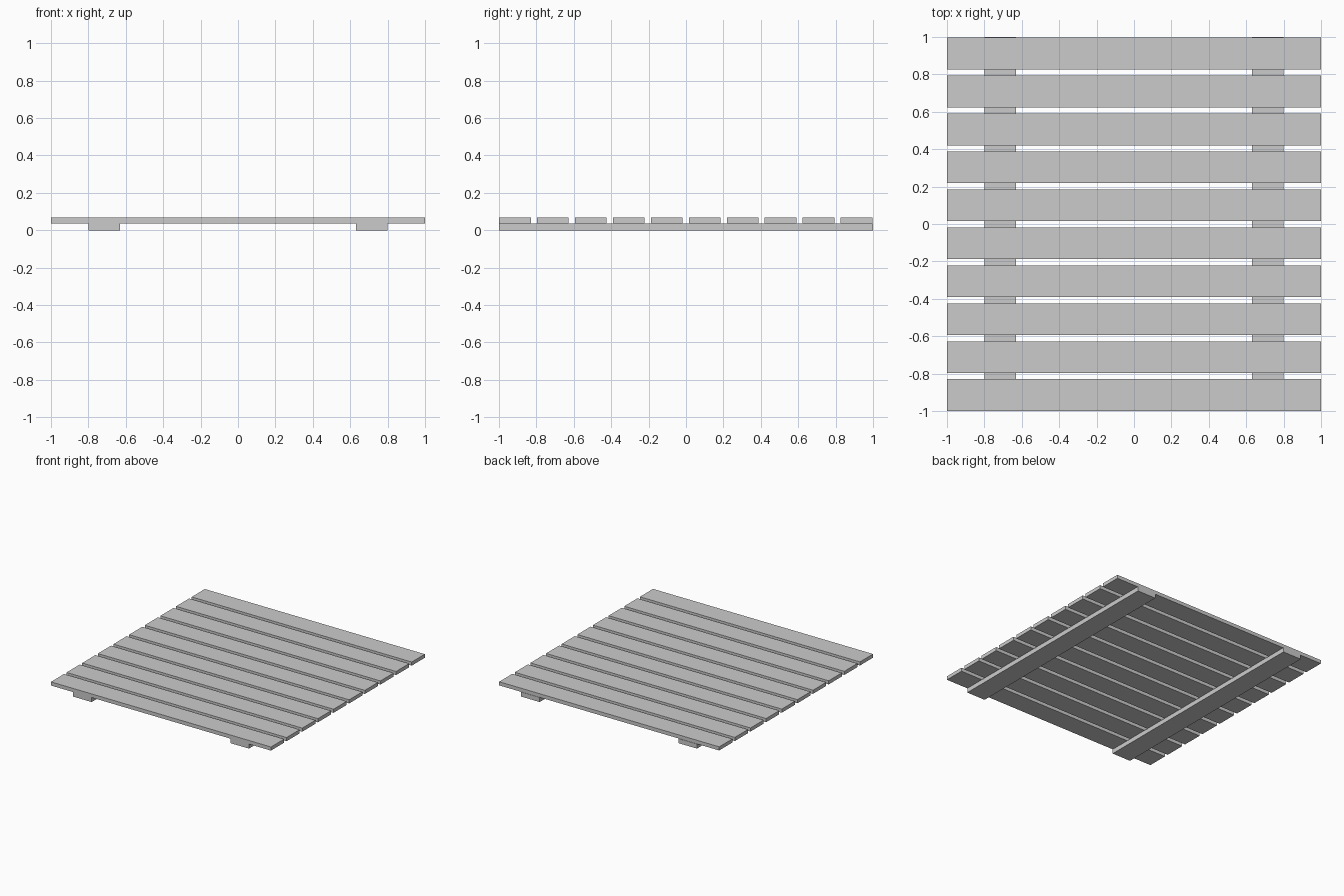
import bpy

if "Cube" in bpy.data.objects:
    bpy.data.objects.remove(bpy.data.objects["Cube"])


def box(name, x0, x1, y0, y1, z0, z1):
    bpy.ops.mesh.primitive_cube_add(
        size=1, location=((x0 + x1) / 2, (y0 + y1) / 2, (z0 + z1) / 2))
    ob = bpy.context.object
    ob.name = name
    ob.scale = (x1 - x0, y1 - y0, z1 - z0)
    bpy.ops.object.transform_apply(location=False, rotation=False, scale=True)
    return ob


BEAM_TOP, TOP = 0.037, 0.067
COUNT, WIDTH = 10, 0.17
FIRST, LAST = -1.0, 0.997
PITCH = (LAST - FIRST - WIDTH) / (COUNT - 1)

# Two support beams running front to back
box("left_beam", -0.80, -0.63, -1, 1, 0, BEAM_TOP)
box("right_beam", 0.63, 0.80, -1, 1, 0, BEAM_TOP)

# Row of planks laid across the beams
for i in range(COUNT):
    y = FIRST + i * PITCH
    box(f"plank_{i + 1}", -1, 1, y, y + WIDTH, BEAM_TOP, TOP)
